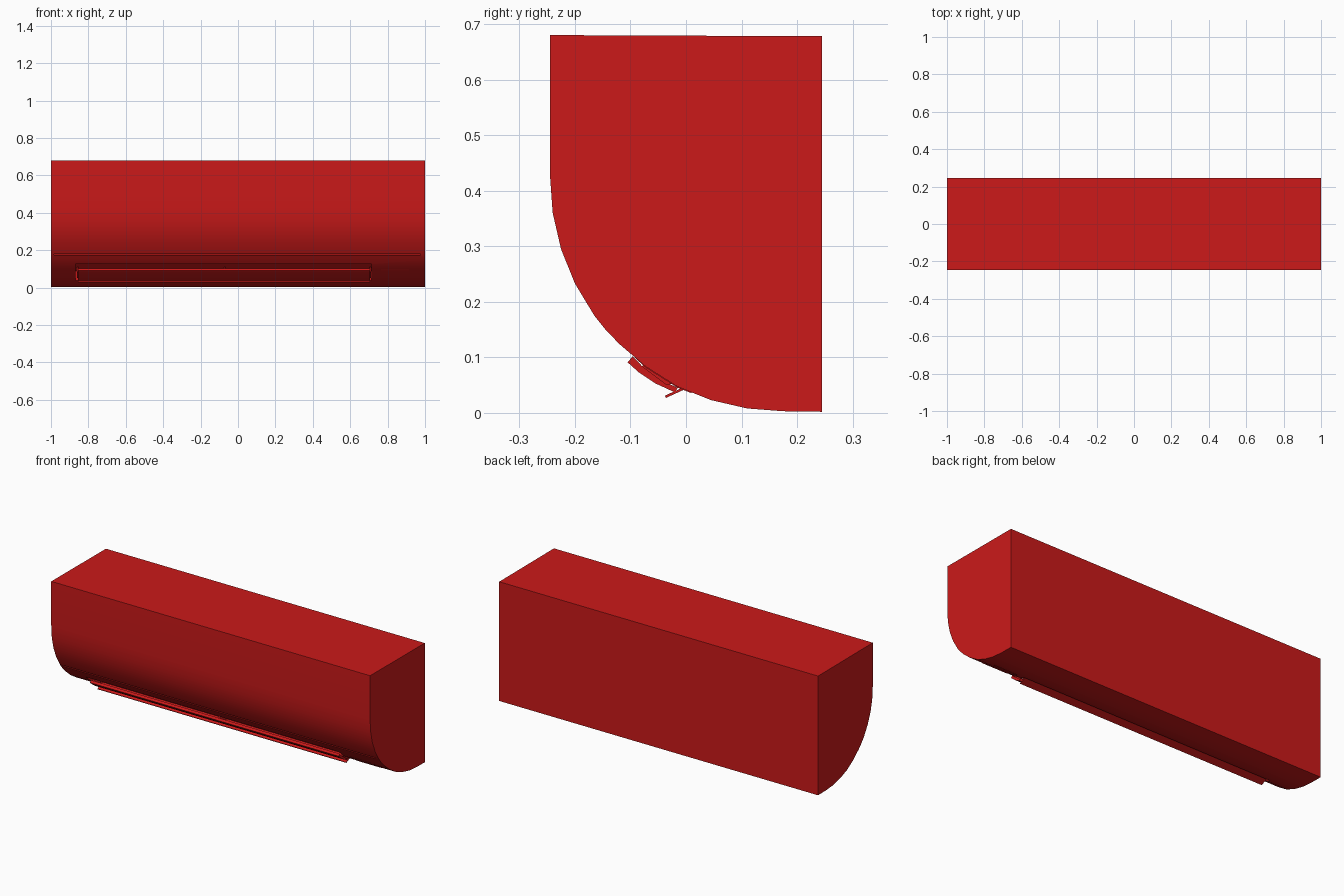
import bpy, bmesh

if "Cube" in bpy.data.objects:
    bpy.data.objects.remove(bpy.data.objects["Cube"])

red = bpy.data.materials.new("red")
red.diffuse_color = (0.6, 0.01, 0.01, 1)
red.use_nodes = True
red.node_tree.nodes["Principled BSDF"].inputs["Base Color"].default_value = red.diffuse_color


def extrude_profile(name, pts, x0, x1, smooth=True):
    """Closed (y, z) outline extruded along x."""
    bm = bmesh.new()
    face = bm.faces.new([bm.verts.new((x0, y, z)) for y, z in pts])
    ret = bmesh.ops.extrude_face_region(bm, geom=[face])
    verts = [v for v in ret["geom"] if isinstance(v, bmesh.types.BMVert)]
    bmesh.ops.translate(bm, verts=verts, vec=(x1 - x0, 0, 0))
    bmesh.ops.recalc_face_normals(bm, faces=bm.faces)
    mesh = bpy.data.meshes.new(name)
    bm.to_mesh(mesh)
    bm.free()
    mesh.materials.append(red)
    ob = bpy.data.objects.new(name, mesh)
    bpy.context.collection.objects.link(ob)
    if smooth:
        bpy.ops.object.select_all(action='DESELECT')
        ob.select_set(True)
        bpy.context.view_layer.objects.active = ob
        bpy.ops.object.shade_smooth_by_angle(angle=0.5)
    return ob


def cut(target, name, pts, x0, x1):
    cutter = extrude_profile(name, pts, x0, x1, False)
    cutter.hide_render = True
    cutter.hide_viewport = True
    mod = target.modifiers.new(name, 'BOOLEAN')
    mod.operation = 'DIFFERENCE'
    mod.solver = 'EXACT'
    mod.object = cutter


# Casing with a rounded front underside
curve = [(-0.245, 0.43), (-0.24, 0.36), (-0.225, 0.295), (-0.2, 0.233),
         (-0.165, 0.175), (-0.145, 0.15), (-0.12, 0.124), (-0.072, 0.083),
         (-0.015, 0.047), (0.045, 0.023), (0.11, 0.008), (0.175, 0.003)]
casing = extrude_profile(
    "casing", [(-0.245, 0.68)] + curve + [(0.245, 0.002), (0.245, 0.678)], -1, 1)

# Front panel seam and air outlet
cut(casing, "seam_cutter",
    [(-0.18, 0.173), (-0.18, 0.179), (-0.15, 0.179), (-0.15, 0.173)], -0.985, 0.975)
cut(casing, "outlet_cutter",
    [(-0.14, 0.11), (-0.122, 0.125), (-0.06, 0.145), (0.01, 0.09),
     (0.012, 0.038), (-0.01, 0.02)], -0.87, 0.715)

# Curved air flap
extrude_profile("air_flap",
                [(-0.105, 0.091), (-0.085, 0.073), (-0.055, 0.053), (-0.02, 0.037),
                 (-0.015, 0.045), (-0.05, 0.062), (-0.077, 0.082), (-0.096, 0.102)],
                -0.855, 0.705)

# Thin lower louvre
extrude_profile("lower_louvre",
                [(-0.038, 0.031), (-0.036, 0.027), (0.008, 0.047), (0.006, 0.051)],
                -0.855, 0.705)

# Hinge tabs at both ends and the middle of the flap
for i, x in enumerate((-0.862, -0.075, 0.702)):
    extrude_profile(f"flap_hinge_{i + 1}",
                    [(-0.08, 0.084), (-0.035, 0.05), (0.0, 0.06), (-0.03, 0.11)],
                    x, x + 0.008, False)

# Display window, nearly flush with the casing
extrude_profile("display_window",
                [(-0.093, 0.1), (-0.0725, 0.0815), (-0.0155, 0.0455), (0.01, 0.0355),
                 (0.013, 0.045), (-0.012, 0.055), (-0.065, 0.09), (-0.085, 0.107)],
                0.765, 0.915)
